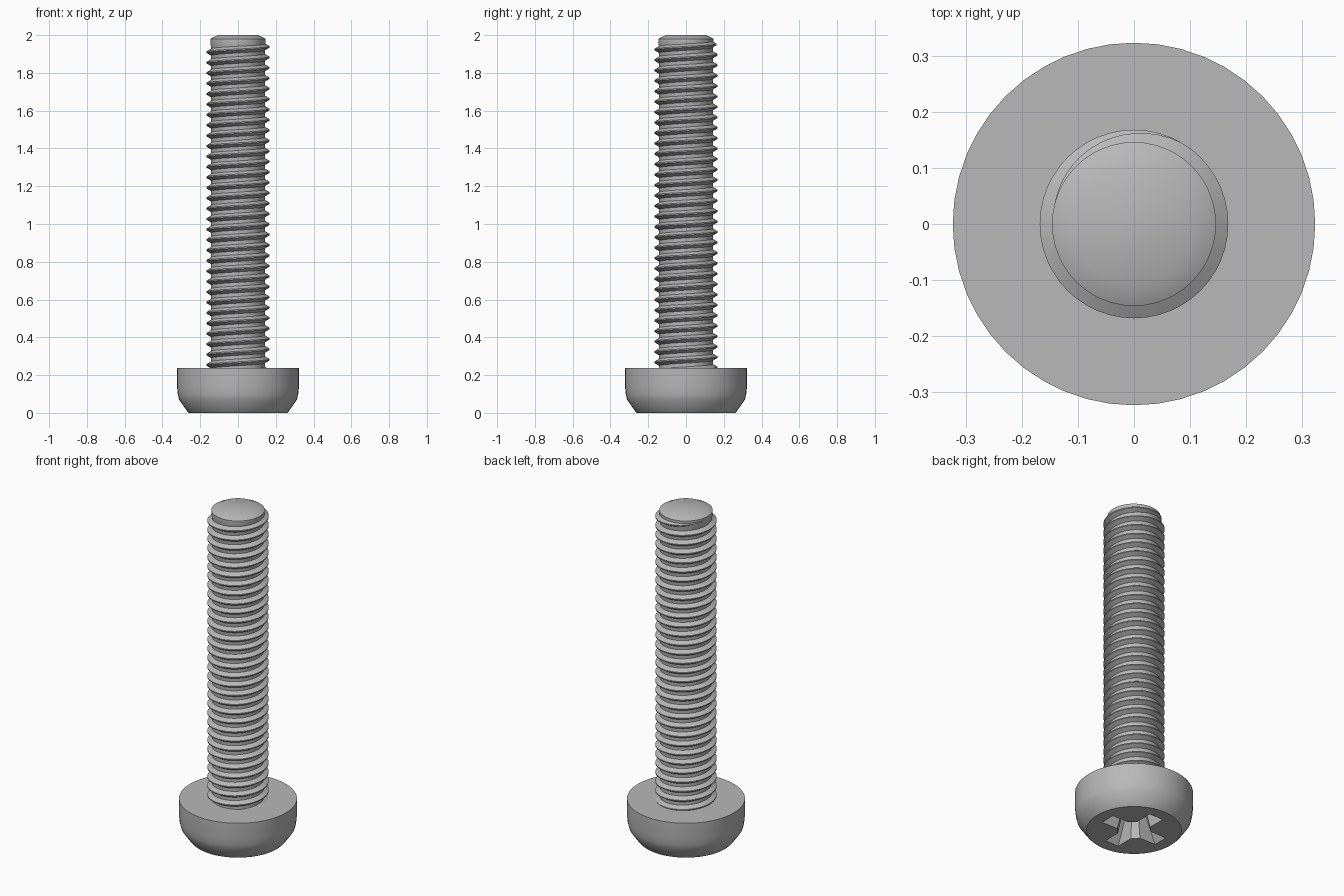
import bpy
import bmesh
from math import cos, sin, pi, radians

cube = bpy.data.objects.get("Cube")
if cube:
    bpy.data.objects.remove(cube, do_unlink=True)

SEGMENTS = 48
PITCH = 0.0552
CORE, CREST = 0.143, 0.168

steel = bpy.data.materials.new("grey_steel")
steel.use_nodes = True
GREY = (0.48, 0.48, 0.48, 1)
steel.diffuse_color = GREY
steel.node_tree.nodes["Principled BSDF"].inputs["Base Color"].default_value = GREY


def loft(name, rings, closed=True):
    """Skin a list of point rings and cap both ends."""
    bm = bmesh.new()
    loops = [[bm.verts.new(p) for p in ring] for ring in rings]
    n = len(loops[0])
    for a, b in zip(loops, loops[1:]):
        for i in range(n):
            j = (i + 1) % n
            bm.faces.new((a[i], a[j], b[j], b[i]))
    bm.faces.new(loops[0])
    bm.faces.new(loops[-1])
    bmesh.ops.recalc_face_normals(bm, faces=bm.faces)
    mesh = bpy.data.meshes.new(name)
    bm.to_mesh(mesh)
    bm.free()
    mesh.materials.append(steel)
    obj = bpy.data.objects.new(name, mesh)
    bpy.context.collection.objects.link(obj)
    return obj


def turned(name, profile):
    """Lathe a (radius, height) profile about z."""
    turns = [2 * pi * i / SEGMENTS for i in range(SEGMENTS)]
    return loft(name, [[(r * cos(t), r * sin(t), z) for t in turns] for r, z in profile])


def smooth(obj, degrees=30):
    bpy.ops.object.select_all(action='DESELECT')
    obj.select_set(True)
    bpy.context.view_layer.objects.active = obj
    bpy.ops.object.shade_smooth_by_angle(angle=radians(degrees))


# Pan head with a bevelled underside
head = turned("head", [(0.26, 0), (0.27, 0.01), (0.312, 0.07), (0.319, 0.1),
                       (0.323, 0.14), (0.323, 0.237)])


# Tapered cross recess
def cross(reach, width, corner, z):
    arm = [(corner, -width), (reach, -width), (reach, width), (corner, width)]
    points = []
    for k in range(4):
        c, s = round(cos(k * pi / 2)), round(sin(k * pi / 2))
        points += [(x * c - y * s, x * s + y * c, z) for x, y in arm]
    return points


cutter = loft("recess_cutter", [cross(0.2, 0.048, 0.085, -0.02),
                                cross(0.11, 0.03, 0.055, 0.14)])
cutter.hide_render = True
cutter.hide_viewport = True
cut = head.modifiers.new("cross_recess", 'BOOLEAN')
cut.operation = 'DIFFERENCE'
cut.solver = 'EXACT'
cut.object = cutter
bpy.context.view_layer.update()
cut_mesh = bpy.data.meshes.new_from_object(
    head.evaluated_get(bpy.context.evaluated_depsgraph_get()))
head.modifiers.clear()
head.data = cut_mesh
bpy.data.objects.remove(cutter, do_unlink=True)
smooth(head)

# Shaft core with a chamfered tip
shaft = turned("shaft", [(CORE, 0.2), (CORE, 1.94), (0.146, 1.95),
                         (0.146, 1.98), (0.107, 2.0)])
smooth(shaft)

# Right-handed thread that fades out near the tip
TURNS = 32
END_Z = 1.965
steps = TURNS * SEGMENTS
fade = SEGMENTS // 3
rings = []
for i in range(steps + 1):
    angle = pi + 2 * pi * i / SEGMENTS
    z = END_Z - PITCH * (steps - i) / SEGMENTS
    full = min(1, (steps - i) / fade)
    crest = CORE + (CREST - CORE) * full
    base = 0.004 + 0.015 * full
    section = [(CORE - 0.002, -base), (crest, -0.003), (crest, 0.003), (CORE - 0.002, base)]
    rings.append([(r * cos(angle), r * sin(angle), z + h) for r, h in section])
thread = loft("thread", rings)
smooth(thread)
